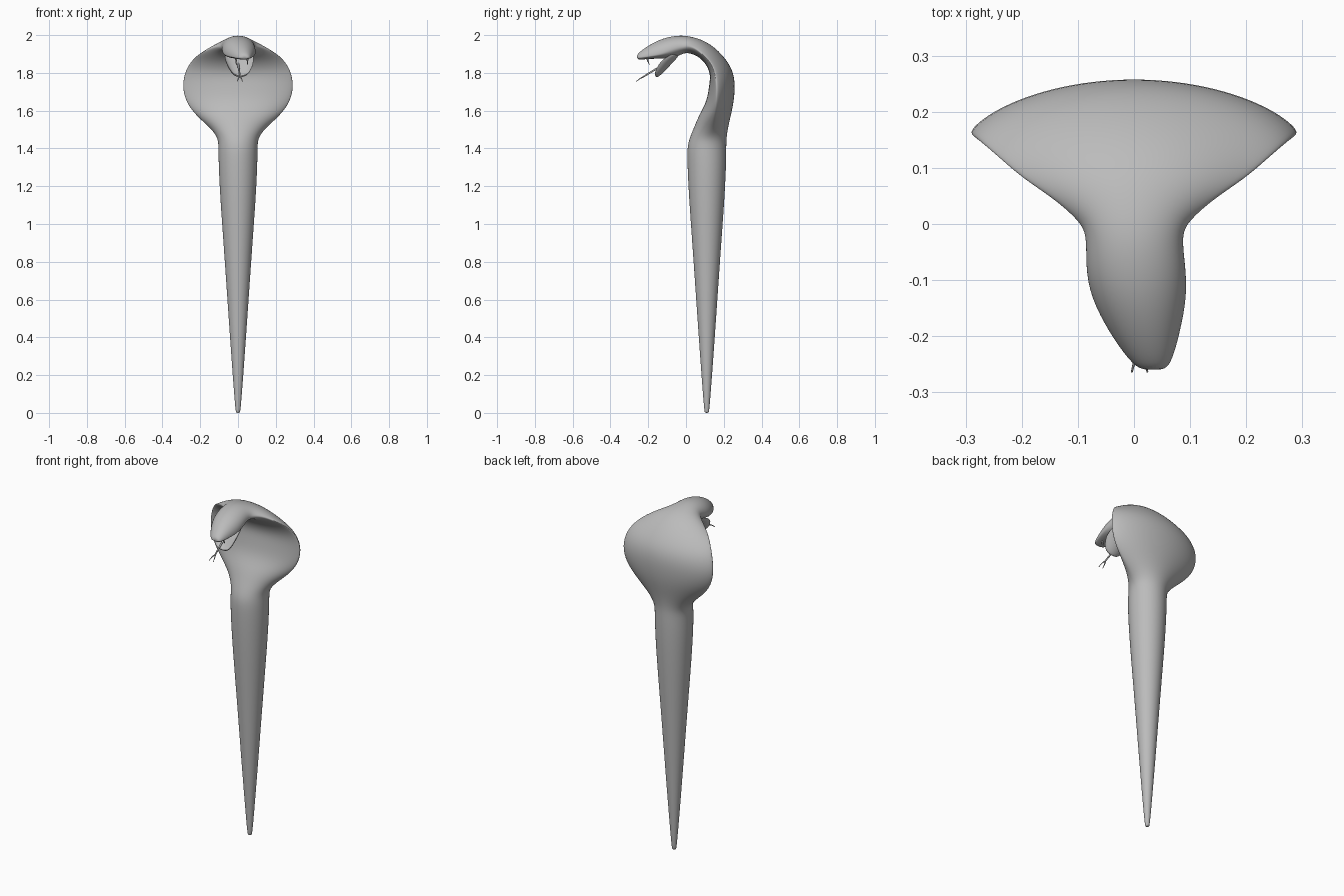
import bpy
import bmesh
import math
from mathutils import Vector

SIDES = 24

default_cube = bpy.data.objects.get("Cube")
if default_cube:
    bpy.data.objects.remove(default_cube, do_unlink=True)

# One plain colour for the whole snake
grey = bpy.data.materials.new("stone grey")
grey.use_nodes = True
colour = (0.5, 0.5, 0.5, 1)
grey.diffuse_color = colour
grey.node_tree.nodes["Principled BSDF"].inputs["Base Color"].default_value = colour


def sway(y):
    """Sideways drift that turns the head a little towards its left."""
    return 0.5 * y * y if y < 0 else 0


def finish(obj):
    """Assign the colour and smooth the faces."""
    obj.data.materials.append(grey)
    for polygon in obj.data.polygons:
        polygon.use_smooth = True
    return obj


def ring_points(ring):
    """Cross-section through a back point, two side rims and a front point."""
    back_y, back_z, rim_y, rim_z, front_y, front_z, width = ring
    back, rim, front = Vector((0, back_y, back_z)), Vector((0, rim_y, rim_z)), Vector((0, front_y, front_z))
    # Wide sections become lens-shaped, narrow ones stay oval
    power = 1 + 0.4 * min(1, max(0, (width - 0.11) / 0.1))
    points = []
    for i in range(SIDES):
        angle = math.tau * i / SIDES
        s = math.sin(angle)
        target = back if s >= 0 else front
        p = rim.lerp(target, abs(s) ** power)
        p.x = width * math.cos(angle) + sway(p.y)
        points.append(p)
    return points


def loft(name, rings):
    """Skin a row of cross-sections, close both ends and subdivide."""
    bm = bmesh.new()
    rows = [[bm.verts.new(p) for p in ring_points(r)] for r in rings]
    for low, high in zip(rows, rows[1:]):
        for i in range(SIDES):
            j = (i + 1) % SIDES
            bm.faces.new((low[i], low[j], high[j], high[i]))
    bm.faces.new(list(reversed(rows[0])))
    bm.faces.new(rows[-1])
    bmesh.ops.recalc_face_normals(bm, faces=bm.faces[:])
    mesh = bpy.data.meshes.new(name)
    bm.to_mesh(mesh)
    bm.free()
    obj = bpy.data.objects.new(name, mesh)
    bpy.context.collection.objects.link(obj)
    smooth = obj.modifiers.new("smooth", "SUBSURF")
    smooth.levels = smooth.render_levels = 2
    return finish(obj)


def tube(name, points, radius, tip):
    """Round tapered strand along a few points."""
    curve = bpy.data.curves.new(name, "CURVE")
    curve.dimensions = "3D"
    curve.bevel_depth = radius
    curve.bevel_resolution = 2
    curve.use_fill_caps = True
    spline = curve.splines.new("POLY")
    spline.points.add(len(points) - 1)
    for i, (point, co) in enumerate(zip(spline.points, points)):
        point.co = (*co, 1)
        point.radius = 1 + (tip - 1) * i / (len(points) - 1)
    obj = bpy.data.objects.new(name, curve)
    bpy.context.collection.objects.link(obj)
    curve.materials.append(grey)
    return obj


# Tapered tail and trunk: height and radius
trunk = [(0, 0.01), (0.01, 0.014), (0.4, 0.043), (0.8, 0.07),
         (1.15, 0.096), (1.33, 0.104), (1.41, 0.104)]
trunk_rings = [(0.11 + r, z, 0.11, z, 0.11 - r, z, r) for z, r in trunk]

# Spreading hood, arching forward: back y z, rim y z, front y z, half width
hood_rings = [
    (0.215, 1.46, 0.12, 1.46, 0.02, 1.46, 0.108),
    (0.225, 1.52, 0.14, 1.51, 0.045, 1.52, 0.15),
    (0.24, 1.58, 0.15, 1.57, 0.07, 1.58, 0.22),
    (0.255, 1.65, 0.16, 1.64, 0.11, 1.65, 0.277),
    (0.262, 1.74, 0.165, 1.73, 0.122, 1.73, 0.3),
    (0.25, 1.81, 0.15, 1.82, 0.13, 1.79, 0.28),
    (0.215, 1.87, 0.115, 1.875, 0.11, 1.84, 0.24),
    (0.16, 1.93, 0.08, 1.905, 0.08, 1.875, 0.2),
    (0.1, 1.97, 0.045, 1.935, 0.045, 1.897, 0.145),
    (0.04, 1.99, 0.005, 1.945, 0, 1.908, 0.098),
]

# Neck, skull and upper jaw
head_rings = [
    (-0.02, 2, -0.02, 1.94, -0.03, 1.895, 0.085),
    (-0.08, 1.994, -0.075, 1.925, -0.07, 1.875, 0.09),
    (-0.14, 1.977, -0.13, 1.9, -0.12, 1.875, 0.087),
    (-0.2, 1.945, -0.195, 1.888, -0.19, 1.875, 0.063),
    (-0.245, 1.912, -0.245, 1.88, -0.235, 1.87, 0.038),
    (-0.262, 1.892, -0.262, 1.88, -0.256, 1.87, 0.02),
]
loft("snake_body", trunk_rings + hood_rings + head_rings)

# Dropped lower jaw with a hollow mouth
loft("lower_jaw", [
    (-0.04, 1.93, -0.04, 1.91, -0.035, 1.89, 0.07),
    (-0.08, 1.88, -0.115, 1.885, -0.07, 1.855, 0.08),
    (-0.115, 1.84, -0.15, 1.845, -0.105, 1.815, 0.07),
    (-0.14, 1.805, -0.165, 1.81, -0.14, 1.783, 0.052),
    (-0.16, 1.787, -0.167, 1.788, -0.158, 1.773, 0.03),
])

# Forked tongue
fork = (0.01, -0.225, 1.78)
tube("tongue", [(0, -0.1, 1.85), (0.005, -0.16, 1.82), fork], 0.006, 0.7)
for side, label in ((1, "left"), (-1, "right")):
    tube("tongue_tip_" + label,
         [fork, (0.01 + side * 0.008, -0.24, 1.772), (0.01 + side * 0.014, -0.264, 1.755)], 0.004, 0.4)
    # Fangs on the upper jaw
    x = sway(-0.2) + side * 0.03
    tube("fang_" + label, [(x, -0.205, 1.885), (x, -0.203, 1.865), (x, -0.193, 1.842)], 0.007, 0.15)
